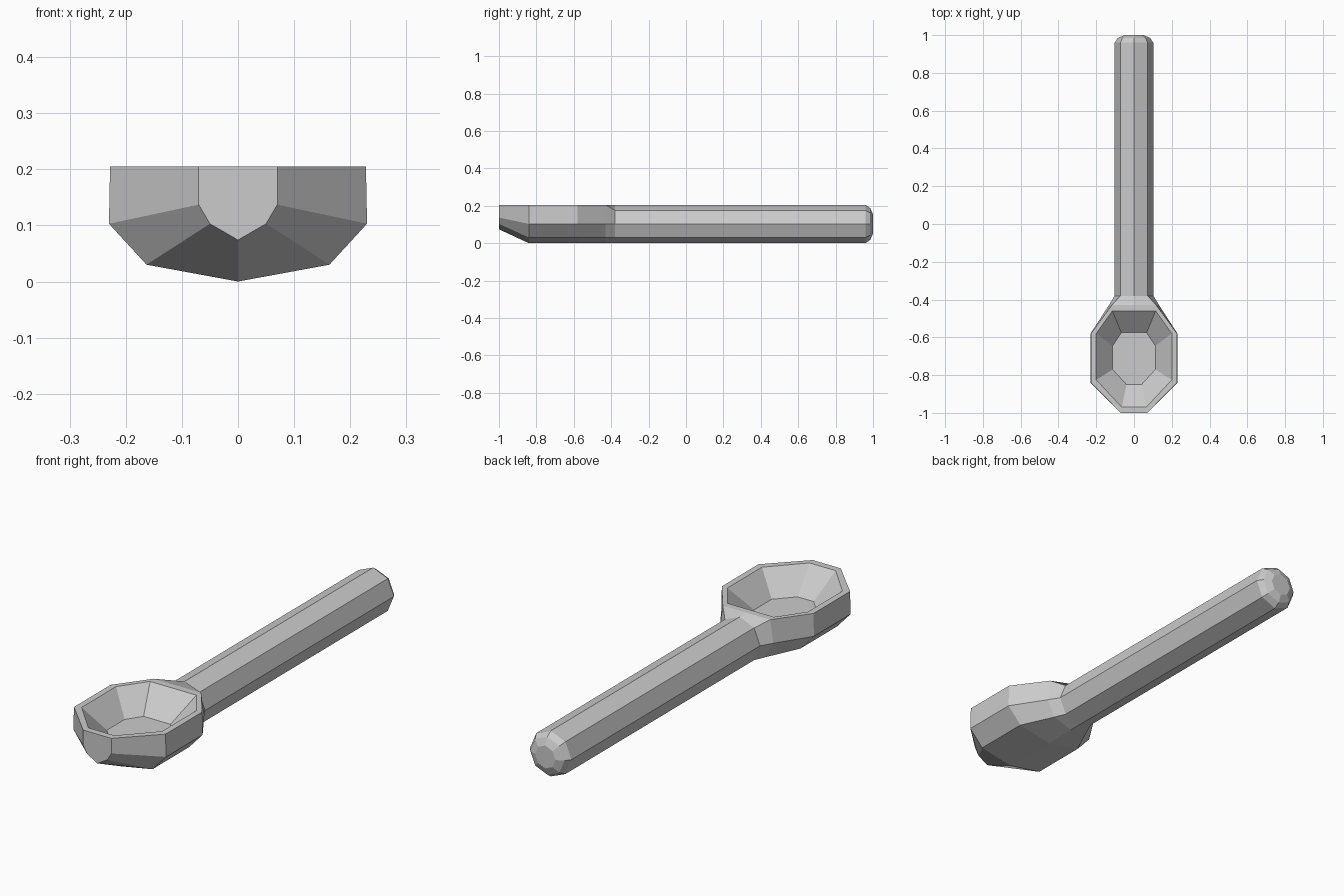
import bpy, bmesh

if "Cube" in bpy.data.objects:
    bpy.data.objects.remove(bpy.data.objects["Cube"])

bm = bmesh.new()

def ring(pts):
    return [bm.verts.new(p) for p in pts]

def bridge(a, b):
    for i in range(min(len(a), len(b)) - 1):
        bm.faces.new((a[i], a[i + 1], b[i + 1], b[i]))

def section(y, pts):
    return ring([(x, y, z) for x, z in pts])

def octagon(y, s):
    pts = [(0, -.1025), (.0725, -.0725), (.1025, 0), (.0725, .0725), (0, .1025)]
    return section(y, [(x * s, .1025 + z * s) for x, z in pts])

# Right half of the bowl's outer shell, lofted front to back
bowl = [(0, 0), (.163, .03), (.23, .103), (.228, .205)]
shell = [
    section(-1.0, [(0, .074), (.05, .103), (.07, .137), (.07, .205)]),
    section(-.84, bowl),
    section(-.58, bowl),
    section(-.43, [(0, 0), (.094, .03), (.133, .103), (.118, .205)]),
]
for a, b in zip(shell, shell[1:]):
    bridge(a, b)

# Flat front tip, rim, sloping bowl sides and floor
front_mid = bm.verts.new((0, -1.0, .205))
neck_mid = bm.verts.new((0, -.43, .205))
bm.faces.new(shell[0] + [front_mid])
outer = [front_mid] + [s[3] for s in shell] + [neck_mid]
inner = ring([(x, y, .205) for x, y in
              [(0, -.97), (.065, -.97), (.2, -.825), (.2, -.58), (.115, -.46), (0, -.46)]])
floor = ring([(x, y, .105) for x, y in
              [(0, -.85), (.04, -.85), (.113, -.77), (.113, -.645), (.067, -.575), (0, -.575)]])
bridge(outer, inner)
bridge(inner, floor)
bm.faces.new(floor)

# Octagonal handle growing out of the neck, with rounded end
handle = [octagon(-.38, 1), octagon(.96, 1), octagon(.985, .83), octagon(1.0, .5)]
bridge(shell[3] + [neck_mid], handle[0])
for a, b in zip(handle, handle[1:]):
    bridge(a, b)
bm.faces.new(handle[-1])

# Mirror to the left side and weld
bmesh.ops.mirror(bm, geom=bm.verts[:] + bm.edges[:] + bm.faces[:], axis='X', merge_dist=-1)
bmesh.ops.remove_doubles(bm, verts=bm.verts[:], dist=.0005)
bmesh.ops.recalc_face_normals(bm, faces=bm.faces[:])

mesh = bpy.data.meshes.new("spoon")
bm.to_mesh(mesh)
bm.free()
spoon = bpy.data.objects.new("spoon", mesh)
bpy.context.collection.objects.link(spoon)
